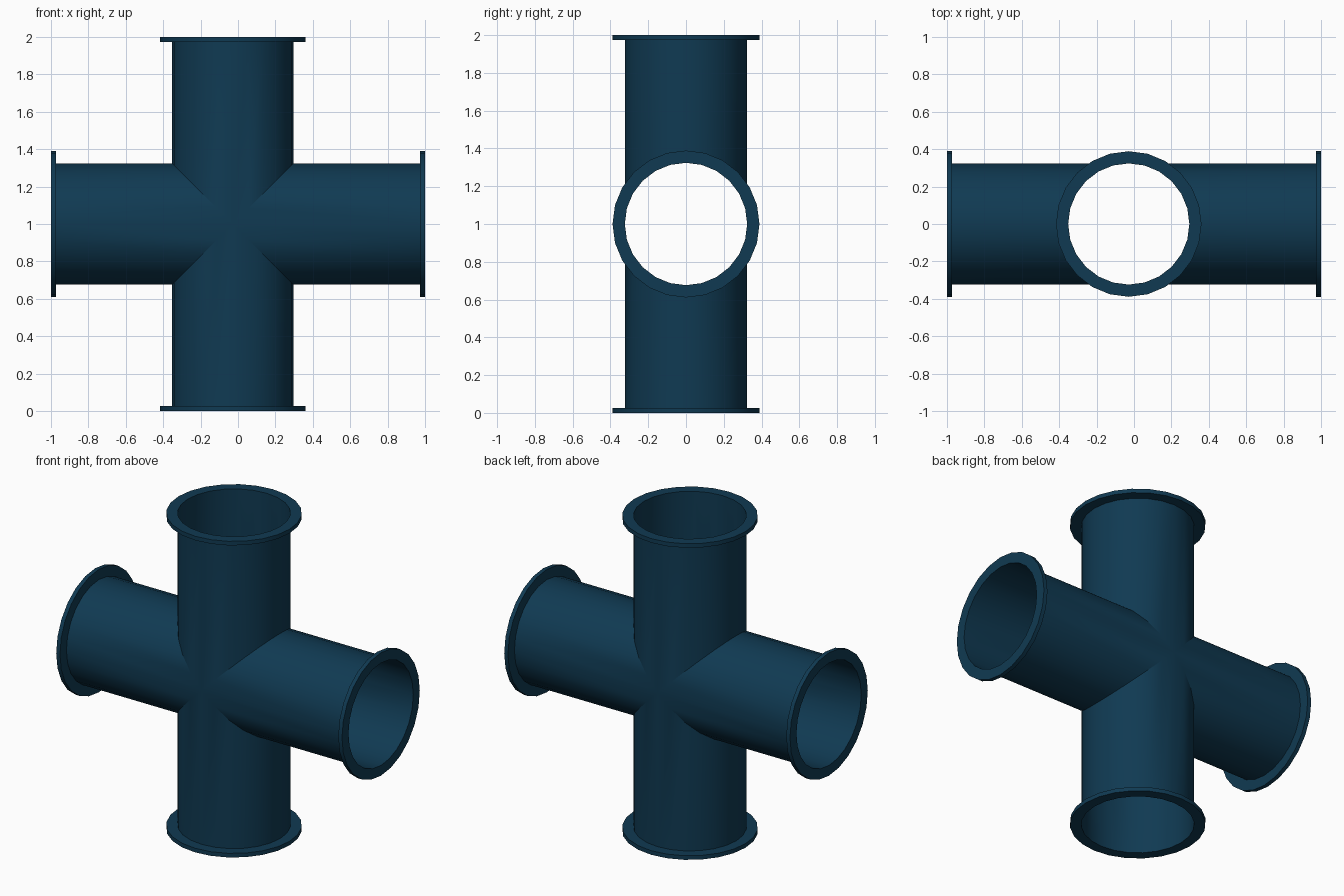
import bpy, bmesh, math
from mathutils import Vector

if "Cube" in bpy.data.objects:
    bpy.data.objects.remove(bpy.data.objects["Cube"])

SIDES = 24
R_PIPE, R_FLANGE, THICK = 0.324, 0.389, 0.026
CENTRE = Vector((-0.028, 0, 1))
Y = Vector((0, 1, 0))

# arm name, direction, length from the junction
ARMS = [
    ("top", Vector((0, 0, 1)), 1.0),
    ("bottom", Vector((0, 0, -1)), 1.0),
    ("right", Vector((1, 0, 0)), 1.0 - CENTRE.x),
    ("left", Vector((-1, 0, 0)), 1.0 + CENTRE.x),
]

paint = bpy.data.materials.new("dark_blue_paint")
paint.diffuse_color = (0.005, 0.042, 0.085, 1)
paint.use_nodes = True
paint.node_tree.nodes["Principled BSDF"].inputs["Base Color"].default_value = paint.diffuse_color


def ring(bm, d, radius, dist):
    """Ring around an arm axis; dist None gives the mitred joint edge."""
    t = Y.cross(d)
    verts = []
    for i in range(SIDES):
        a = 2 * math.pi * i / SIDES
        u, v = radius * math.cos(a), radius * math.sin(a)
        along = abs(u) if dist is None else dist
        verts.append(bm.verts.new(CENTRE + t * u + Y * v + d * along))
    return verts


def bridge(bm, a, b):
    for i in range(SIDES):
        j = (i + 1) % SIDES
        bm.faces.new((a[i], a[j], b[j], b[i]))


def finish(bm, name):
    bmesh.ops.remove_doubles(bm, verts=bm.verts[:], dist=1e-4)
    mesh = bpy.data.meshes.new(name)
    bm.to_mesh(mesh)
    bm.free()
    mesh.materials.append(paint)
    obj = bpy.data.objects.new(name, mesh)
    bpy.context.collection.objects.link(obj)
    bpy.ops.object.select_all(action='DESELECT')
    obj.select_set(True)
    bpy.context.view_layer.objects.active = obj
    bpy.ops.object.shade_smooth_by_angle(angle=math.radians(30))


# Open thin-walled cross of four mitred pipe arms
bm = bmesh.new()
for _, d, length in ARMS:
    bridge(bm, ring(bm, d, R_PIPE, None), ring(bm, d, R_PIPE, length))
finish(bm, "pipe_cross")

# Flange on each pipe end
for name, d, length in ARMS:
    bm = bmesh.new()
    profile = [(R_PIPE, length - THICK), (R_FLANGE, length - THICK),
               (R_FLANGE, length), (R_PIPE, length)]
    rings = [ring(bm, d, r, h) for r, h in profile]
    for a, b in zip(rings, rings[1:]):
        bridge(bm, a, b)
    finish(bm, name + "_flange")
